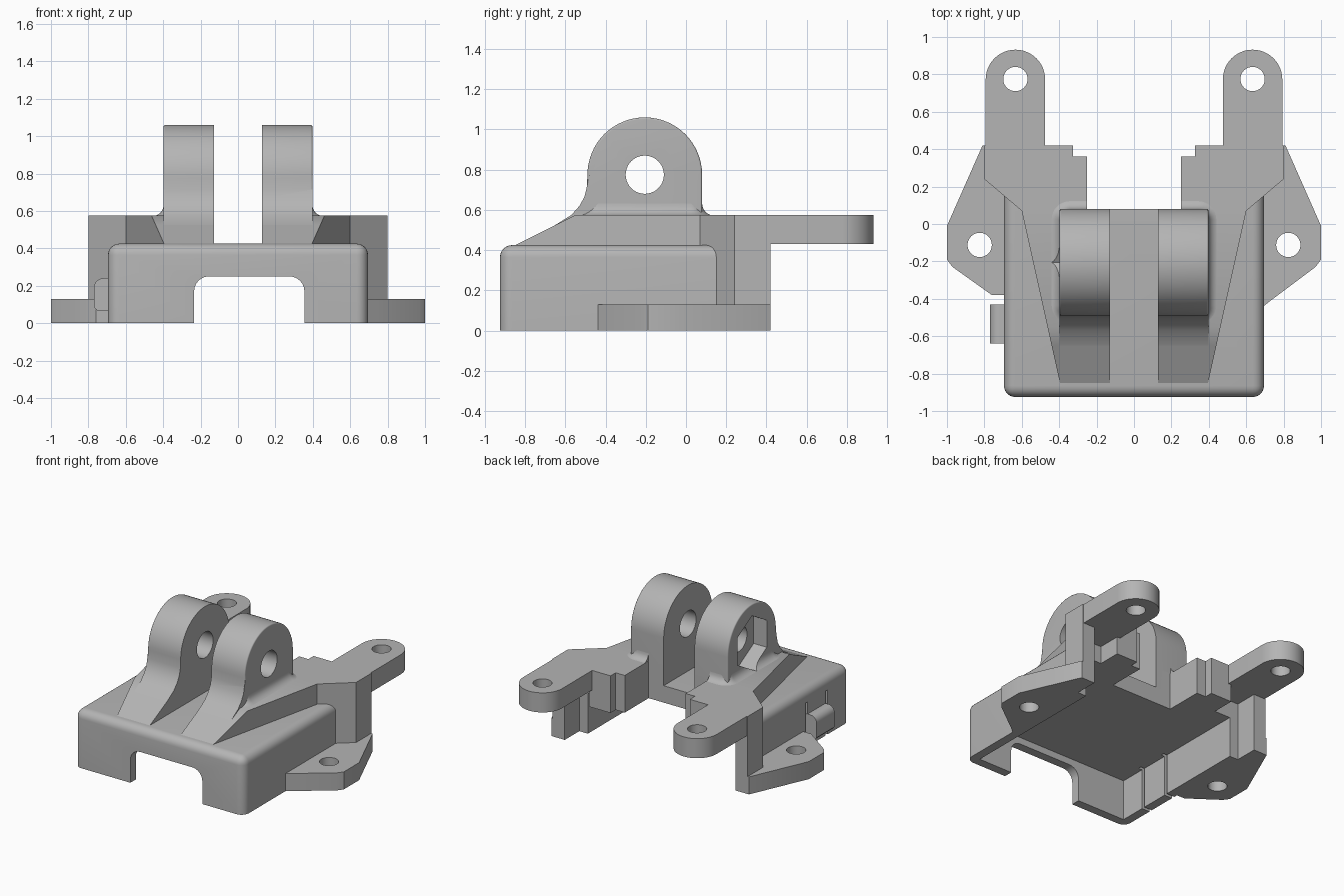
import bpy, bmesh
from math import sin, cos, pi, radians

cube = bpy.data.objects.get("Cube")
if cube:
    bpy.data.objects.remove(cube, do_unlink=True)

grey = bpy.data.materials.new("plain grey")
grey.use_nodes = True
tint = (0.46, 0.46, 0.46, 1)
grey.diffuse_color = tint
grey.node_tree.nodes["Principled BSDF"].inputs["Base Color"].default_value = tint


def finish(name, bm):
    bmesh.ops.recalc_face_normals(bm, faces=bm.faces)
    mesh = bpy.data.meshes.new(name)
    bm.to_mesh(mesh)
    bm.free()
    mesh.materials.append(grey)
    obj = bpy.data.objects.new(name, mesh)
    bpy.context.collection.objects.link(obj)
    return obj


def prism(name, pts, axis, lo, hi, bevel=0, pick=None):
    """Extrude a 2D outline along an axis, rounding the edges chosen by pick."""
    place = {"x": lambda u, v, w: (w, u, v),
             "y": lambda u, v, w: (u, w, v),
             "z": lambda u, v, w: (u, v, w)}[axis]
    bm = bmesh.new()
    a = [bm.verts.new(place(u, v, lo)) for u, v in pts]
    b = [bm.verts.new(place(u, v, hi)) for u, v in pts]
    bm.faces.new(a)
    bm.faces.new(b)
    n = len(pts)
    for i in range(n):
        j = (i + 1) % n
        bm.faces.new((a[i], a[j], b[j], b[i]))
    if pick:
        bmesh.ops.recalc_face_normals(bm, faces=bm.faces)
        edges = [e for e in bm.edges if pick(e.verts[0].co, e.verts[1].co)]
        bmesh.ops.bevel(bm, geom=edges, offset=bevel, segments=6,
                        profile=0.5, affect="EDGES", clamp_overlap=True)
    return finish(name, bm)


def arc(cx, cy, r, start, end, n=16):
    return [(cx + r * cos(radians(start + (end - start) * i / n)),
             cy + r * sin(radians(start + (end - start) * i / n)))
            for i in range(n + 1)]


def circle(cx, cy, r, n=32):
    return [(cx + r * cos(2 * pi * i / n), cy + r * sin(2 * pi * i / n))
            for i in range(n)]


def rect(x0, x1, y0, y1):
    return [(x0, y0), (x1, y0), (x1, y1), (x0, y1)]


def apply(obj, mod):
    bpy.context.view_layer.objects.active = obj
    bpy.ops.object.modifier_apply(modifier=mod.name)


def cut(obj, pts, axis, lo, hi):
    tool = prism("cutter", pts, axis, lo, hi)
    tool.hide_render = True
    mod = obj.modifiers.new("cut", "BOOLEAN")
    mod.operation, mod.solver, mod.object = "DIFFERENCE", "EXACT", tool
    apply(obj, mod)
    bpy.data.objects.remove(tool, do_unlink=True)


def mirror(obj):
    apply(obj, obj.modifiers.new("mirror", "MIRROR"))


W, TOP, DECK, CEIL = 0.695, 0.425, 0.575, 0.30
parts = []

# Hollow lower shell, rounded along the top and the front corners
def shell_edge(p, q):
    top = p.z > 0.4 and q.z > 0.4
    front = p.y < -0.9 and q.y < -0.9
    side = abs(p.x - q.x) < 0.01
    return (top and (front or side)) or (front and side)

shell = prism("shell", rect(-W, W, -0.925, 0.2), "z", 0, TOP, 0.06, shell_edge)
cut(shell, rect(-0.63, 0.63, -0.86, 0.4), "z", -0.1, CEIL)
cut(shell, rect(-0.25, 0.25, 0.08, 0.4), "z", -0.1, 1)
notch = [(-0.235, -0.1), (0.355, -0.1)] + arc(0.275, 0.17, 0.08, 0, 90, 6) \
    + arc(-0.155, 0.17, 0.08, 90, 180, 6)
cut(shell, notch, "y", -1.1, -0.7)
for y in (-0.42, -0.655):
    cut(shell, rect(y - 0.012, y + 0.012, -0.1, 0.33), "x", -0.8, -0.6)
parts.append(shell)

# Raised deck with flared rear walls, ramped at the front
deck = prism("deck", [(0.127, -0.85), (0.396, -0.85), (0.60, 0.07), (0.80, 0.24),
                      (0.80, 0.42), (0.325, 0.42), (0.325, 0.36), (0.25, 0.36),
                      (0.25, 0.08), (0.127, 0.08)], "z", 0, DECK)
cut(deck, [(-1, 0.42), (-0.86, 0.42), (-0.65, 0.525), (-0.54, 0.58),
           (-0.54, 0.8), (-1, 0.8)], "x", 0, 1)
cut(deck, rect(-0.1, 0.63, -0.9, 0.5), "z", -0.1, CEIL)
cut(deck, rect(0.6, 0.7, 0.25, 0.5), "z", -0.1, CEIL + 0.01)
cut(deck, rect(0.5, 0.7, 0.25, 0.5), "z", -0.1, 0.43)
mirror(deck)
parts.append(deck)

# Rear mounting lugs
lug = prism("rear_lugs", [(0.475, 0.40)] + [(0.793, 0.40)]
            + arc(0.634, 0.773, 0.159, 0, 180, 24), "z", 0.43, DECK)
cut(lug, circle(0.634, 0.775, 0.065), "z", 0.3, 0.7)
mirror(lug)
parts.append(lug)

# Low side ears, slightly different on each side
ear_back = [(1, -0.01), (0.81, 0.42), (0.75, 0.42), (0.68, 0.1)]
ears = {"left_ear": (1, [(0.68, -0.45), (0.73, -0.41), (0.97, -0.23), (1, -0.19)]),
        "right_ear": (-1, [(0.68, -0.38), (0.76, -0.38), (0.97, -0.23), (1, -0.19)])}
for name, (side, front) in ears.items():
    ear = prism(name, [(side * x, y) for x, y in front + ear_back], "z", 0, 0.13)
    cut(ear, circle(side * 0.825, -0.112, 0.065), "z", -0.1, 0.3)
    parts.append(ear)

# Pair of hinge knuckles, rounded on the outer rim, blended into the ramp
profile = [(0.08, 0.4)] + arc(-0.205, 0.775, 0.285, 0, 180, 32) + [
    (-0.493, 0.715), (-0.505, 0.665), (-0.53, 0.62), (-0.57, 0.575),
    (-0.65, 0.525), (-0.83, 0.435), (-0.83, 0.4)]

def outer_rim(p, q):
    return (p.x > 0.39 and q.x > 0.39 and min(p.z, q.z) > 0.39
            and max(p.z, q.z) > 0.7 and min(p.y, q.y) > -0.495)

knuckles = prism("hinge_knuckles", profile, "x", 0.127, 0.398, 0.055, outer_rim)
mirror(knuckles)
cut(knuckles, circle(-0.205, 0.775, 0.095, 40), "x", -1, 1)
nut = [(-0.205 + 0.2 * sin(i * pi / 3), 0.775 + 0.2 * cos(i * pi / 3)) for i in range(6)]
cut(knuckles, nut, "x", -0.6, -0.29)
parts.append(knuckles)

# Flared fillet where each knuckle meets the deck
bm = bmesh.new()
rings = []
for k in range(7):
    t = k / 6 * pi / 2
    off, z = 0.06 * (1 - sin(t)), DECK - 0.003 + 0.06 * (1 - cos(t))
    x1, y0, y1 = 0.343, -0.435, 0.025
    r = 0.055 + off
    loop = [(0.252, y0 - r)] + arc(x1, y0, r, -90, 0, 8) \
        + arc(x1, y1, r, 0, 90, 8) + [(0.252, y1 + r)]
    rings.append([bm.verts.new((x, y, z)) for x, y in loop])
for low, high in zip(rings, rings[1:]):
    for i in range(len(low)):
        j = (i + 1) % len(low)
        bm.faces.new((low[i], low[j], high[j], high[i]))
bm.faces.new(rings[0])
bm.faces.new(rings[-1])
fillet = finish("knuckle_fillets", bm)
mirror(fillet)
cut(fillet, nut, "x", -0.6, -0.29)
parts.append(fillet)

# Snap clip on the right wall, between the two slits
clip = prism("side_clip", [(-0.66, 0.065), (-0.75, 0.065), (-0.77, 0.085)]
             + arc(-0.72, 0.19, 0.05, 180, 90, 6) + [(-0.66, 0.24)],
             "y", -0.64, -0.43)
parts.append(clip)

# Smooth the curves while keeping hard edges crisp
bpy.ops.object.select_all(action="DESELECT")
for obj in parts:
    obj.select_set(True)
bpy.context.view_layer.objects.active = shell
bpy.ops.object.shade_smooth_by_angle(angle=radians(30))
